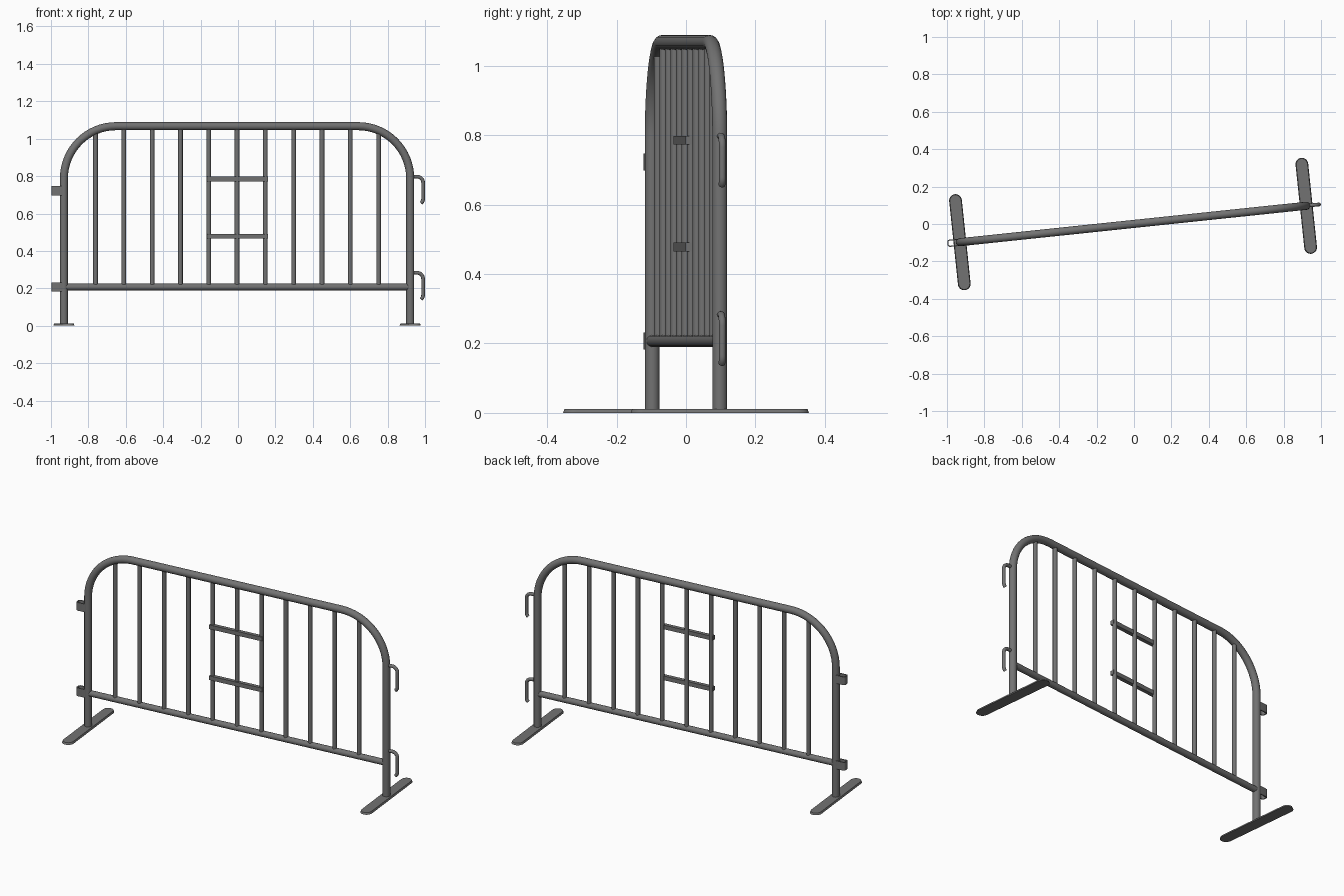
import bpy, bmesh, math
from mathutils import Matrix, Vector

if "Cube" in bpy.data.objects:
    bpy.data.objects.remove(bpy.data.objects["Cube"])

HALF = 0.931      # post distance from the middle, along the barrier
TOP = 1.067       # top rail centre height
R = 0.28          # corner radius
PLACE = Matrix.Translation((-0.005, 0, 0)) @ Matrix.Rotation(math.radians(6), 4, 'Z')

steel = bpy.data.materials.new("grey_steel")
steel.diffuse_color = (0.17, 0.17, 0.17, 1)
steel.use_nodes = True
steel.node_tree.nodes["Principled BSDF"].inputs["Base Color"].default_value = steel.diffuse_color


def finish(ob, smooth=True):
    """Give material and shading, and turn the part into place."""
    bpy.ops.object.select_all(action='DESELECT')
    ob.select_set(True)
    bpy.context.view_layer.objects.active = ob
    if ob.type != 'MESH' or ob.modifiers:
        bpy.ops.object.convert(target='MESH')
        ob = bpy.context.object
    ob.data.materials.clear()
    ob.data.materials.append(steel)
    ob.data.transform(PLACE)
    if smooth:
        bpy.ops.object.shade_smooth_by_angle(angle=math.radians(40))
    return ob


def tube(name, pts, radius, res=4):
    cu = bpy.data.curves.new(name, 'CURVE')
    cu.dimensions = '3D'
    cu.bevel_depth = radius
    cu.bevel_resolution = res
    cu.use_fill_caps = True
    sp = cu.splines.new('POLY')
    sp.points.add(len(pts) - 1)
    for p, c in zip(sp.points, pts):
        p.co = (*c, 1)
    ob = bpy.data.objects.new(name, cu)
    bpy.context.collection.objects.link(ob)
    return finish(ob)


def mesh_object(name, bm):
    me = bpy.data.meshes.new(name)
    bmesh.ops.recalc_face_normals(bm, faces=bm.faces)
    bm.to_mesh(me)
    bm.free()
    ob = bpy.data.objects.new(name, me)
    bpy.context.collection.objects.link(ob)
    return ob


def arc(cx, cz, r, a0, a1, n):
    return [(cx + r * math.cos(math.radians(a0 + (a1 - a0) * i / n)),
             cz + r * math.sin(math.radians(a0 + (a1 - a0) * i / n))) for i in range(n + 1)]


# bent outer frame
path = [(-HALF, 0.004)] + arc(-HALF + R, TOP - R, R, 180, 90, 16)
path += arc(HALF - R, TOP - R, R, 90, 0, 16) + [(HALF, 0.004)]
tube("outer_frame", [(x, 0, z) for x, z in path], 0.0215, 6)

# bottom rail
tube("bottom_rail", [(-HALF, 0, 0.207), (HALF, 0, 0.207)], 0.018, 5)

# upright bars, ending inside the frame
for i in range(-5, 6):
    u = i * 0.1522
    over = max(0, abs(u) - (HALF - R))
    z = TOP - R + math.sqrt(R * R - over * over)
    tube("upright_bar", [(u, 0, 0.207), (u, 0, z)], 0.0125)

# short square cross bars on the front of the middle three bars
for z in (0.785, 0.478):
    bm = bmesh.new()
    bmesh.ops.create_cube(bm, size=1, matrix=Matrix.Translation((0, -0.008, z))
                          @ Matrix.Diagonal((0.33, 0.023, 0.025, 1)))
    finish(mesh_object("cross_bar", bm), False)

# flat rounded feet
for s in (-1, 1):
    bm = bmesh.new()
    outline = arc(s * HALF, 0.224, 0.034, 0, 180, 12) + arc(s * HALF, -0.224, 0.034, 180, 360, 12)
    base = bm.faces.new([bm.verts.new((x, y, 0)) for x, y in outline])
    up = bmesh.ops.extrude_face_region(bm, geom=[base])["geom"]
    vs = [v for v in up if isinstance(v, bmesh.types.BMVert)]
    bmesh.ops.translate(bm, vec=(0, 0, 0.011), verts=vs)
    for v in vs:   # slightly narrower top edge
        v.co.x = s * HALF + (v.co.x - s * HALF) * 0.88
        v.co.y *= 0.985
    finish(mesh_object("foot", bm))

# hooks on the right post
for z in (0.797, 0.283):
    pts = [(HALF, z)] + arc(0.968, z - 0.032, 0.032, 90, 0, 8)
    pts += [(1.0, z - 0.115)] + arc(0.975, z - 0.12, 0.025, 0, -55, 5)
    tube("hook", [(x, 0, zz) for x, zz in pts], 0.0098)

# strap loops on the left post
for z in (0.722, 0.207):
    bm = bmesh.new()
    prof = [(-HALF, 0.0165)] + arc(-0.985, 0.0065, 0.010, 90, 180, 4)
    prof += arc(-0.985, -0.0065, 0.010, 180, 270, 4) + [(-HALF, -0.0165)]
    rows = [[bm.verts.new((x, y, z + h)) for x, y in prof] for h in (-0.0245, 0.0245)]
    for i in range(len(prof) - 1):
        bm.faces.new((rows[0][i], rows[0][i + 1], rows[1][i + 1], rows[1][i]))
    ob = mesh_object("strap_loop", bm)
    mod = ob.modifiers.new("thickness", 'SOLIDIFY')
    mod.thickness = 0.006
    mod.offset = 0
    finish(ob)
